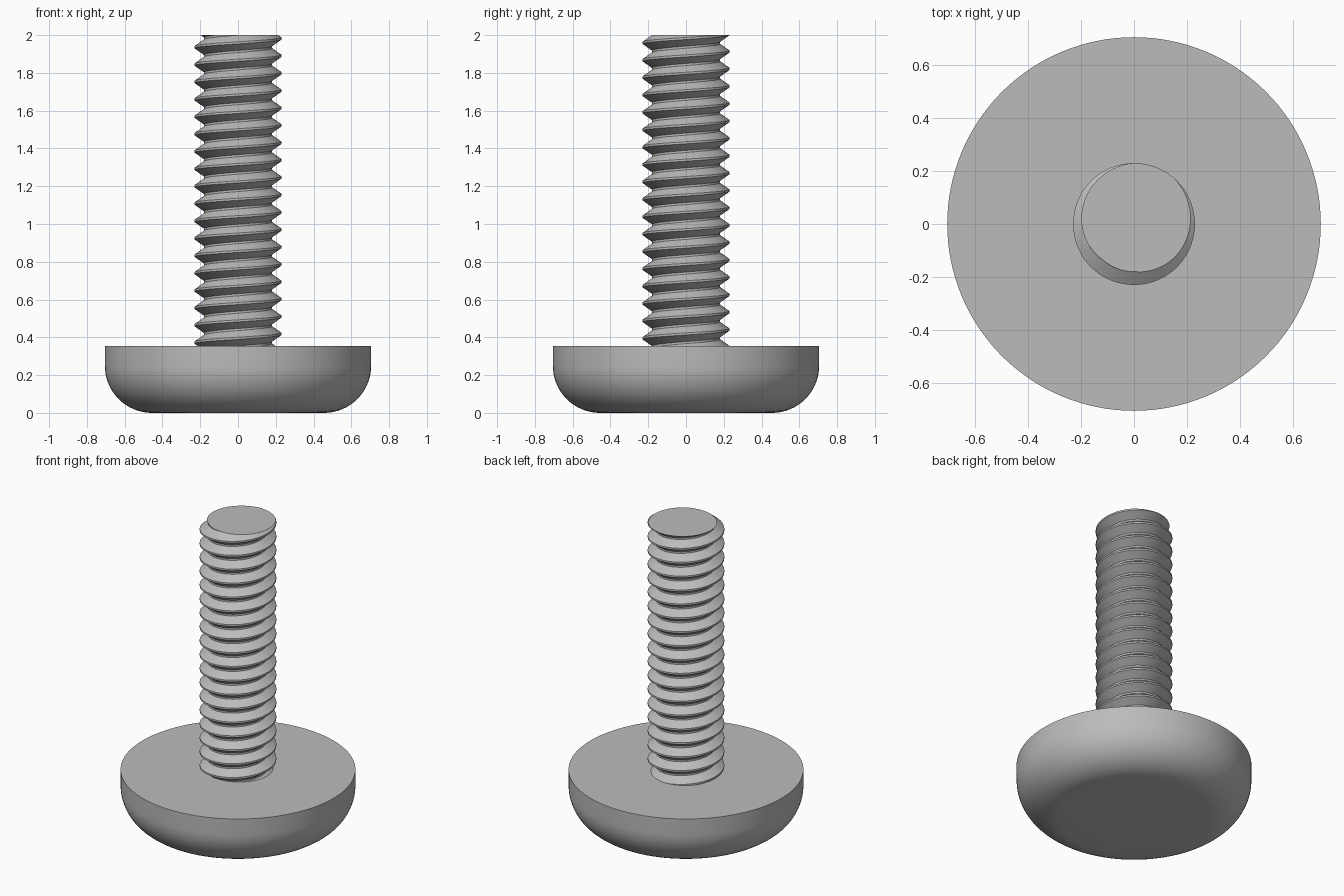
import bpy, bmesh, math
from mathutils import Vector

cube = bpy.data.objects.get("Cube")
if cube:
    bpy.data.objects.remove(cube)

steel = bpy.data.materials.new("grey steel")
steel.use_nodes = True
colour = (0.5, 0.5, 0.5, 1)
steel.diffuse_color = colour
steel.node_tree.nodes["Principled BSDF"].inputs["Base Color"].default_value = colour

HEAD_R, HEAD_TOP, FILLET = 0.705, 0.355, 0.25
CREST_R, ROOT_R, PITCH, TOP = 0.23, 0.18, 0.092, 2.0
CREST_ANGLE = math.radians(70)   # where the crest meets the top end


def spin_profile(bm, points, steps, rise=0):
    """Turn a profile of (radius, z) points once about z, climbing by rise."""
    verts = [bm.verts.new((r, 0, z)) for r, z in points]
    edges = [bm.edges.new(pair) for pair in zip(verts, verts[1:])]
    bmesh.ops.spin(bm, geom=verts + edges, cent=(0, 0, 0), axis=(0, 0, 1),
                   dvec=(0, 0, rise / steps), angle=math.tau, steps=steps)
    bmesh.ops.remove_doubles(bm, verts=bm.verts, dist=1e-4)


def finish(bm, name):
    bmesh.ops.recalc_face_normals(bm, faces=bm.faces)
    mesh = bpy.data.meshes.new(name)
    bm.to_mesh(mesh)
    bm.free()
    mesh.materials.append(steel)
    obj = bpy.data.objects.new(name, mesh)
    bpy.context.collection.objects.link(obj)
    bpy.ops.object.select_all(action='DESELECT')
    obj.select_set(True)
    bpy.context.view_layer.objects.active = obj
    bpy.ops.object.shade_smooth_by_angle(angle=math.radians(30))
    return obj


# Round head: flat underside, rounded lower edge, flat top
bm = bmesh.new()
arc = [(HEAD_R - FILLET + FILLET * math.sin(a), FILLET - FILLET * math.cos(a))
       for a in (math.pi / 2 * i / 16 for i in range(17))]
spin_profile(bm, [(0, 0)] + arc + [(HEAD_R, HEAD_TOP), (0, HEAD_TOP)], 128)
finish(bm, "head")

# Threaded shank: a tooth profile climbing one pitch per turn, cut flat at both ends
bm = bmesh.new()
base = TOP - PITCH * CREST_ANGLE / math.tau
tooth = [(CREST_R, -0.06), (CREST_R, 0.06), (ROOT_R, 0.44), (ROOT_R, 0.56)]
turns = math.ceil((TOP - HEAD_TOP) / PITCH) + 2
spin_profile(bm, [(r, base + PITCH * (t + k)) for k in range(-turns, 2) for r, t in tooth],
             72, PITCH)
for z, side in ((TOP, 1), (HEAD_TOP - 0.02, -1)):
    cut = bmesh.ops.bisect_plane(bm, geom=bm.verts[:] + bm.edges[:] + bm.faces[:],
                                 plane_co=(0, 0, z), plane_no=Vector((0, 0, side)),
                                 clear_outer=True)
    rim = [e for e in cut["geom_cut"] if isinstance(e, bmesh.types.BMEdge)]
    bmesh.ops.contextual_create(bm, geom=rim)
finish(bm, "threaded_shank")
